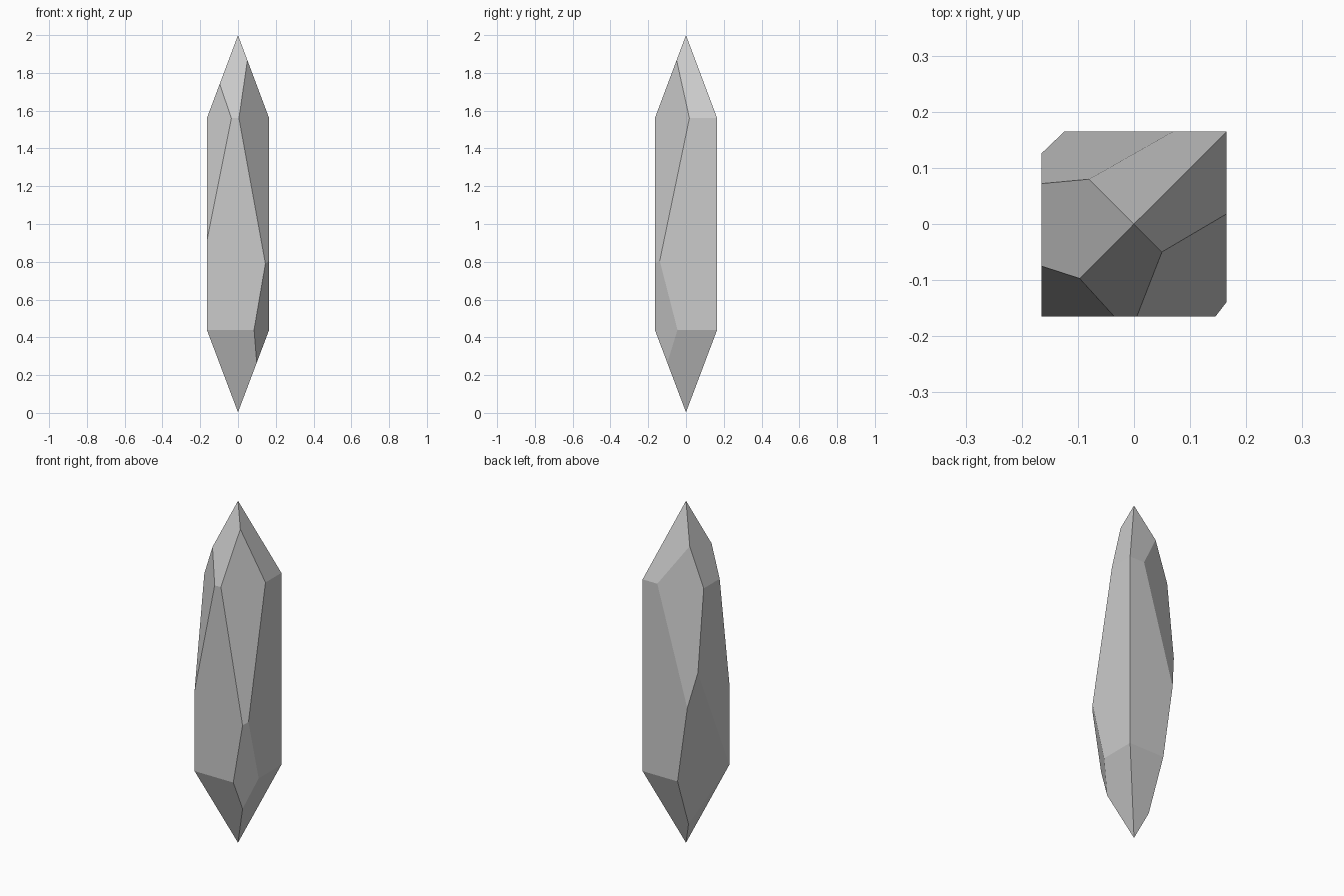
import bpy, bmesh
from mathutils import Vector

if "Cube" in bpy.data.objects:
    bpy.data.objects.remove(bpy.data.objects["Cube"])

H, Z0, Z1, TOP = 0.165, 0.44, 1.56, 2.0

# Square prism with a pyramid point at each end
bm = bmesh.new()
corners = [(-H, -H), (H, -H), (H, H), (-H, H)]
low = [bm.verts.new((x, y, Z0)) for x, y in corners]
high = [bm.verts.new((x, y, Z1)) for x, y in corners]
base = bm.verts.new((0, 0, 0.003))
tip = bm.verts.new((0, 0, TOP))
for i in range(4):
    j = (i + 1) % 4
    bm.faces.new((low[i], low[j], high[j], high[i]))
    bm.faces.new((high[i], high[j], tip))
    bm.faces.new((low[j], low[i], base))


def facet(point, normal):
    """Slice off one corner of the crystal and cap the cut flat."""
    geom = bm.verts[:] + bm.edges[:] + bm.faces[:]
    cut = bmesh.ops.bisect_plane(bm, geom=geom, dist=1e-6, plane_co=Vector(point),
                                 plane_no=Vector(normal).normalized(), clear_outer=True)
    edges = [e for e in cut["geom_cut"] if isinstance(e, bmesh.types.BMEdge)]
    bmesh.ops.contextual_create(bm, geom=edges)


# Irregular facets: upper and lower front right, upper front left, upper and lower back left
facet((0.005, -H, Z1), (0.183, -0.16, 0.0333))
facet((0.085, -H, Z0), (0.12, -0.08, -0.0206))
facet((-0.035, -H, Z1), (-0.09, -0.13, 0.018))
facet((0.07, H, Z1), (-0.093, 0.235, 0.0267))
facet((-0.061, H, Z0), (-0.33, 0.104, -0.0467))

bmesh.ops.recalc_face_normals(bm, faces=bm.faces[:])
mesh = bpy.data.meshes.new("crystal_shard")
bm.to_mesh(mesh)
bm.free()
bpy.context.collection.objects.link(bpy.data.objects.new("crystal_shard", mesh))
